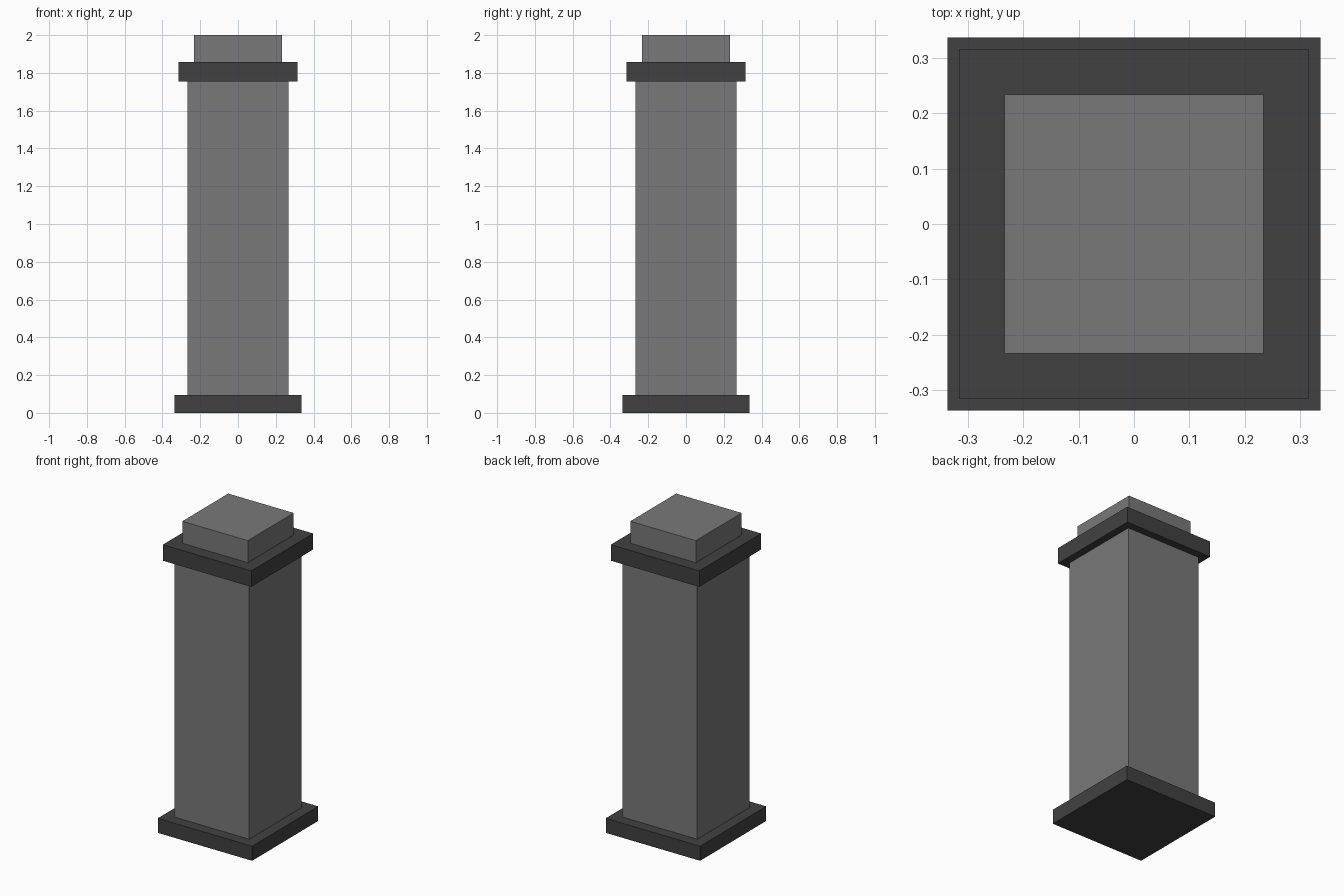
import bpy

if "Cube" in bpy.data.objects:
    bpy.data.objects.remove(bpy.data.objects["Cube"])

# Two flat greys
def material(name, value):
    m = bpy.data.materials.new(name)
    m.diffuse_color = (value, value, value, 1)
    m.use_nodes = True
    m.node_tree.nodes["Principled BSDF"].inputs["Base Color"].default_value = m.diffuse_color
    return m

light = material("light_grey_stone", 0.19)
dark = material("dark_grey_stone", 0.053)

# Square block centred on the axis, from z0 to z1
def block(name, half, z0, z1, mat):
    bpy.ops.mesh.primitive_cube_add(size=1, location=(0, 0, (z0 + z1) / 2))
    ob = bpy.context.object
    ob.name = name
    ob.scale = (2 * half, 2 * half, z1 - z0)
    bpy.ops.object.transform_apply(location=False, rotation=False, scale=True)
    ob.data.materials.append(mat)

block("base_plinth", 0.337, 0.0, 0.094, dark)
block("shaft", 0.267, 0.094, 1.755, light)
block("collar", 0.316, 1.755, 1.858, dark)
block("top_block", 0.234, 1.858, 2.0, light)
